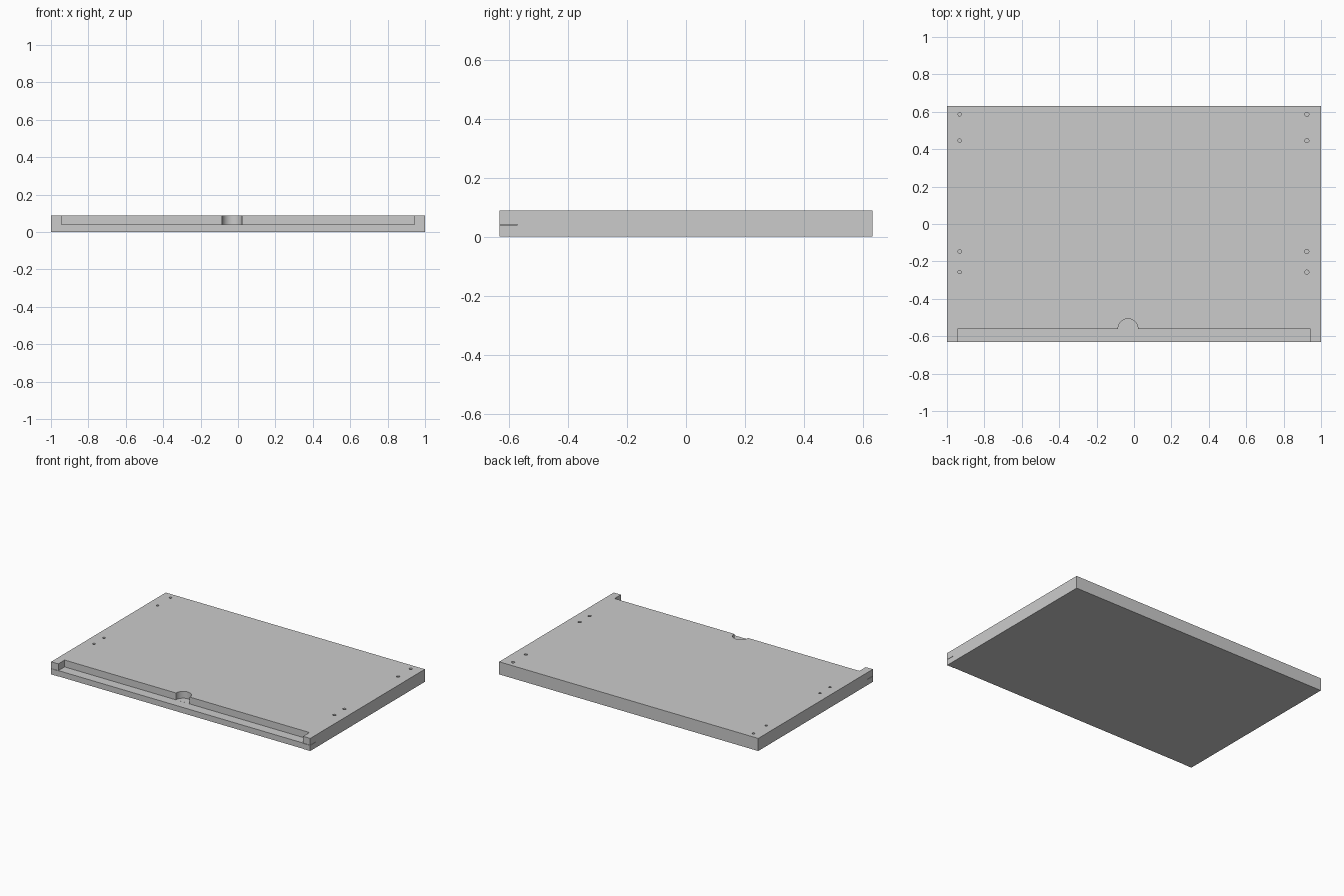
import bpy, math

if "Cube" in bpy.data.objects:
    bpy.data.objects.remove(bpy.data.objects["Cube"])

W, D, H = 1.0, 0.632, 0.088      # half width, half depth, height
LEDGE_Z, LEDGE_Y, LEDGE_X = 0.040, -0.562, 0.945


def box(name, x0, x1, y0, y1, z0, z1):
    bpy.ops.mesh.primitive_cube_add(size=1, location=((x0+x1)/2, (y0+y1)/2, (z0+z1)/2))
    ob = bpy.context.object
    ob.name = name
    ob.scale = (x1-x0, y1-y0, z1-z0)
    bpy.ops.object.transform_apply(location=False, rotation=False, scale=True)
    return ob


def cylinder(name, x, y, z0, z1, r, sides):
    bpy.ops.mesh.primitive_cylinder_add(vertices=sides, radius=r, depth=z1-z0,
                                        location=(x, y, (z0+z1)/2))
    ob = bpy.context.object
    ob.name = name
    return ob


def cut(target, cutter):
    mod = target.modifiers.new("cut", 'BOOLEAN')
    mod.operation = 'DIFFERENCE'
    mod.solver = 'EXACT'
    mod.object = cutter
    bpy.context.view_layer.objects.active = target
    bpy.ops.object.modifier_apply(modifier=mod.name)
    bpy.data.objects.remove(cutter, do_unlink=True)


# main slab
board = box("board", -W, W, -D, D, 0, H)

# long front ledge between the two corner posts
cut(board, box("ledge_cutter", -LEDGE_X, LEDGE_X, -0.7, LEDGE_Y, LEDGE_Z, 0.2))

# lower front strip set back a hair, giving the vertical seams at the posts
cut(board, box("strip_cutter", -LEDGE_X, LEDGE_X, -0.7, -D+0.002, -0.1, 0.1))

# rounded finger notch in the ledge wall
cut(board, cylinder("notch_cutter", -0.032, LEDGE_Y+0.002, LEDGE_Z+0.0005, 0.2, 0.053, 48))

# thin horizontal seam through each corner post
for s in (-1, 1):
    a, b = sorted((s*LEDGE_X, s*1.1))
    cut(board, box("seam_cutter", a, b, -0.7, -0.572, LEDGE_Z-0.001, LEDGE_Z+0.001))

# small screw holes along both sides
for x, r in ((-0.932, 0.009), (0.924, 0.011)):
    for y in (0.586, 0.446, -0.147, -0.257):
        cut(board, cylinder("hole_cutter", x, y, H-0.03, 0.2, r, 20))

# smooth the notch and holes, keep the edges sharp
bpy.ops.object.select_all(action='DESELECT')
board.select_set(True)
bpy.context.view_layer.objects.active = board
bpy.ops.object.shade_smooth_by_angle(angle=math.radians(30))
